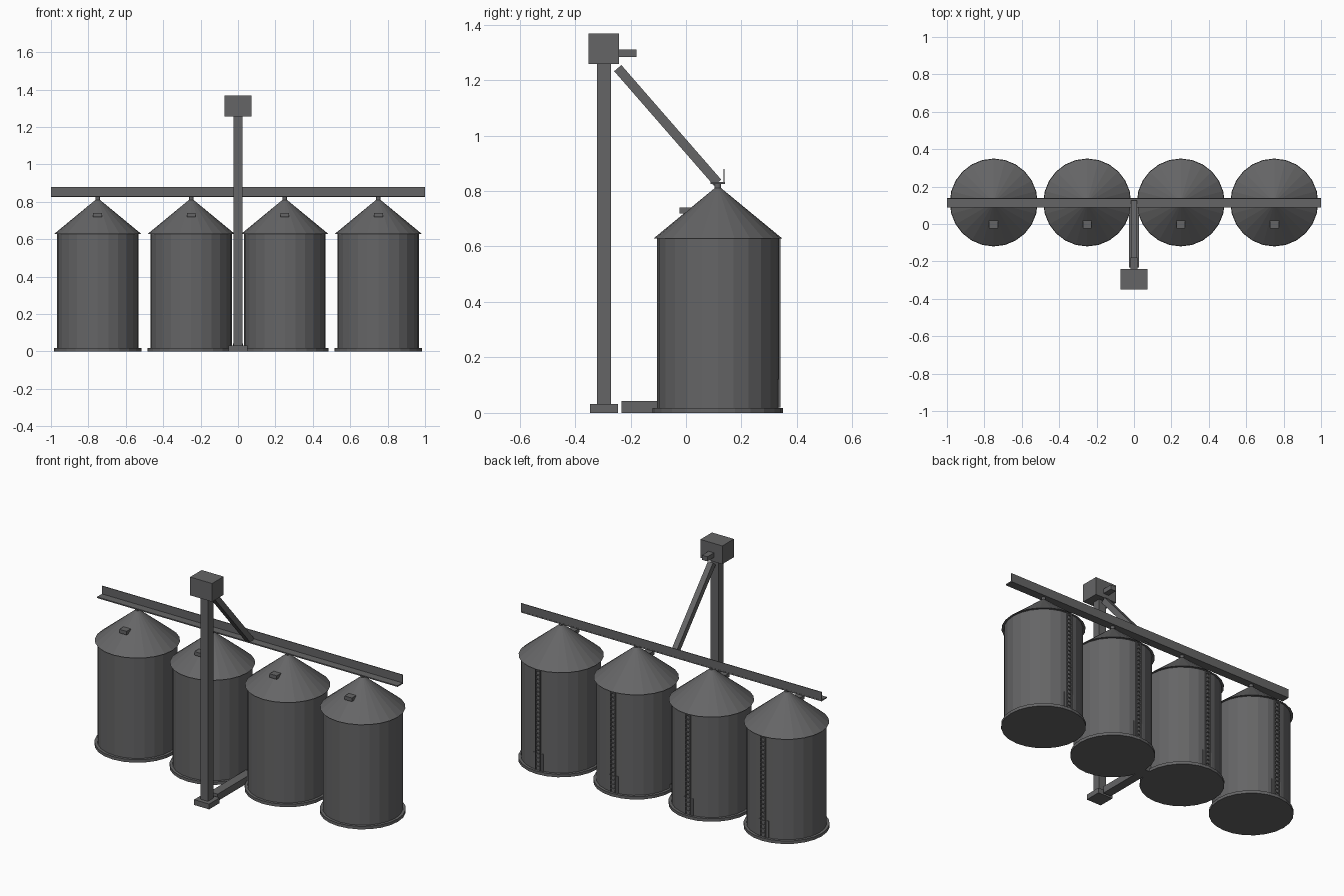
import bpy, bmesh, math
from mathutils import Vector

if "Cube" in bpy.data.objects:
    bpy.data.objects.remove(bpy.data.objects["Cube"], do_unlink=True)

steel = bpy.data.materials.new("dark_grey_steel")
steel.use_nodes = True
GREY = (0.13, 0.13, 0.133, 1)
steel.diffuse_color = GREY
steel.node_tree.nodes["Principled BSDF"].inputs["Base Color"].default_value = GREY

BIN_Y = 0.115
SIDES = 24


def finish(name, bm):
    bmesh.ops.recalc_face_normals(bm, faces=bm.faces)
    mesh = bpy.data.meshes.new(name)
    bm.to_mesh(mesh)
    bm.free()
    mesh.materials.append(steel)
    obj = bpy.data.objects.new(name, mesh)
    bpy.context.collection.objects.link(obj)
    return obj


def add_box(bm, x, y, z):
    """Add a box from (min, max) ranges."""
    verts = bmesh.ops.create_cube(bm, size=1)["verts"]
    for v in verts:
        v.co = Vector([(r[0] + r[1]) / 2 + c * (r[1] - r[0])
                       for c, r in zip(v.co, (x, y, z))])


def box(name, x, y, z):
    bm = bmesh.new()
    add_box(bm, x, y, z)
    return finish(name, bm)


def drum(name, x, r1, r2, z1, z2, sides=SIDES):
    bm = bmesh.new()
    bmesh.ops.create_cone(bm, cap_ends=True, segments=sides,
                          radius1=r1, radius2=r2, depth=z2 - z1)
    bmesh.ops.translate(bm, verts=bm.verts, vec=(x, BIN_Y, (z1 + z2) / 2))
    return finish(name, bm)


def ladder(name, x):
    bm = bmesh.new()
    for side in (-1, 1):
        rail = x + side * 0.015
        add_box(bm, (rail - 0.003, rail + 0.003), (0.334, 0.341), (0.02, 0.63))
    for i in range(24):
        z = 0.04 + i * 0.025
        add_box(bm, (x - 0.015, x + 0.015), (0.335, 0.34), (z - 0.003, z + 0.003))
    return finish(name, bm)


# Four storage bins
for i in range(4):
    x = -0.75 + i * 0.5
    n = f"_{i + 1}"
    drum("bin_foundation" + n, x, 0.235, 0.235, 0, 0.018)
    drum("bin_wall" + n, x, 0.219, 0.219, 0.018, 0.63)
    drum("bin_roof" + n, x, 0.233, 0.012, 0.628, 0.81)
    drum("roof_neck" + n, x, 0.012, 0.012, 0.8, 0.826, 12)
    box("roof_hatch" + n, (x - 0.024, x + 0.024), (-0.023, 0.018), (0.718, 0.74))
    box("bin_door" + n, (x - 0.032, x + 0.032), (0.325, 0.334), (0.018, 0.12))
    ladder("bin_ladder" + n, x)

# Overhead walkway with one side panel
box("walkway_floor", (-1, 1), (0.088, 0.14), (0.825, 0.832))
box("walkway_side", (-1, 1), (0.135, 0.139), (0.83, 0.88))

# Bucket elevator
box("elevator_boot", (-0.05, 0.05), (-0.346, -0.246), (0, 0.032))
box("elevator_leg", (-0.025, 0.025), (-0.321, -0.271), (0.03, 1.26))
box("elevator_head", (-0.073, 0.073), (-0.351, -0.241), (1.257, 1.367))
box("elevator_motor", (-0.018, 0.018), (-0.245, -0.178), (1.283, 1.311))
box("ground_conveyor", (-0.027, 0.027), (-0.232, 0.115), (0, 0.042))

# Slanted spout from head to walkway
start, end = Vector((0, -0.246, 1.243)), Vector((0, 0.114, 0.83))
half = (end - start).length / 2
spout = box("discharge_spout", (-0.017, 0.017), (-half, half), (-0.017, 0.017))
spout.location = (start + end) / 2
spout.rotation_euler.x = math.atan2(end.z - start.z, end.y - start.y)
